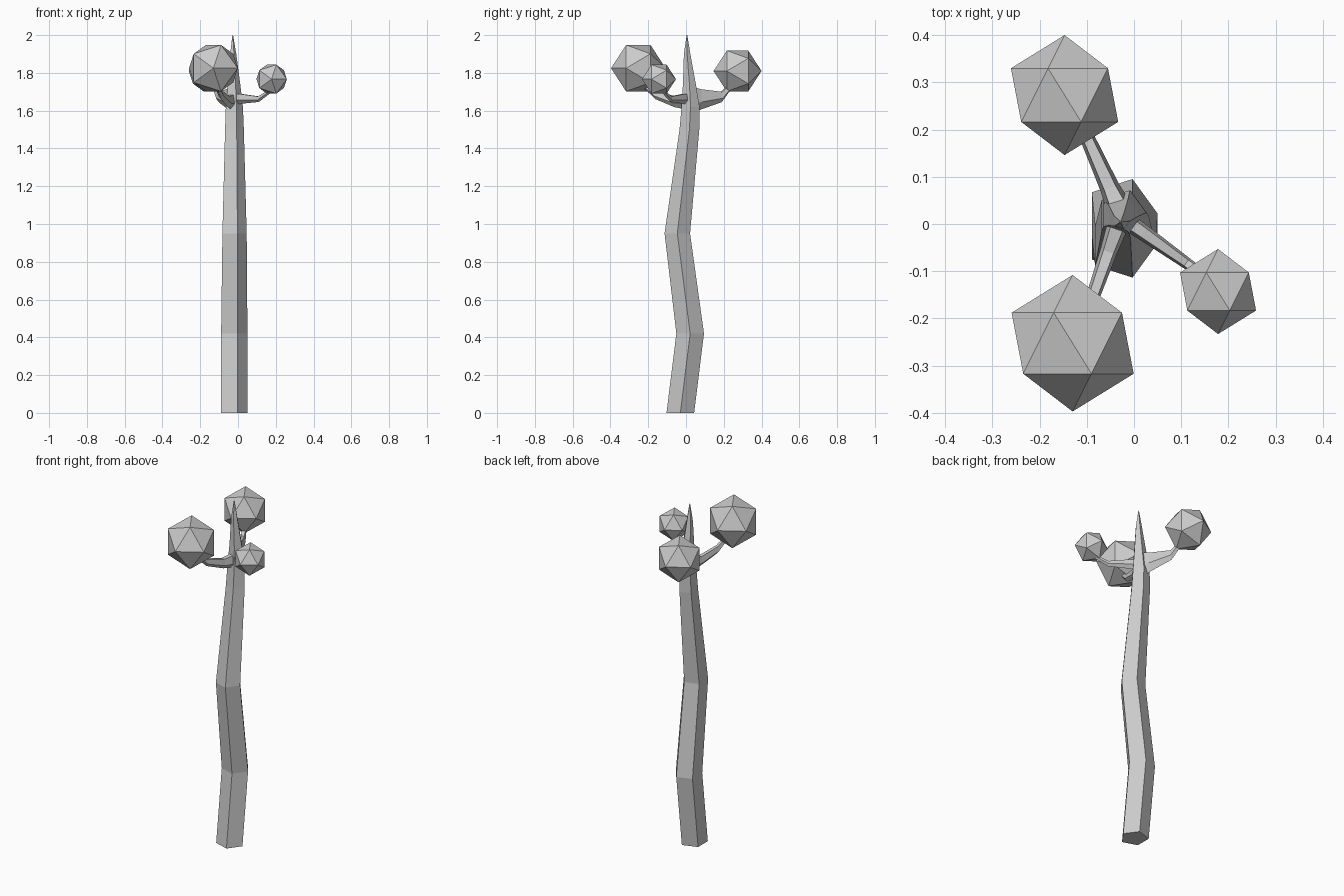
import bpy, bmesh, math
from mathutils import Vector, Matrix

if "Cube" in bpy.data.objects:
    bpy.data.objects.remove(bpy.data.objects["Cube"])


def loft(name, rings, sides=5):
    """Skin rings given as (centre, axis_u, axis_v); the ends are capped."""
    bm = bmesh.new()
    loops = []
    for c, u, v in rings:
        loops.append([bm.verts.new(Vector(c) + u * math.cos(a) + v * math.sin(a))
                      for a in (2 * math.pi * i / sides for i in range(sides))])
    for a, b in zip(loops, loops[1:]):
        for i in range(sides):
            j = (i + 1) % sides
            bm.faces.new((a[i], a[j], b[j], b[i]))
    bm.faces.new(loops[0][::-1])
    bm.faces.new(loops[-1])
    bmesh.ops.recalc_face_normals(bm, faces=bm.faces)
    me = bpy.data.meshes.new(name)
    bm.to_mesh(me)
    bm.free()
    ob = bpy.data.objects.new(name, me)
    bpy.context.collection.objects.link(ob)
    return ob


# Crooked five-sided trunk ending in a spike: (x, y, z, radius)
trunk = [(-0.027, -0.03, 0, 0.077), (-0.027, 0.022, 0.42, 0.077),
         (-0.025, -0.046, 0.95, 0.071), (-0.024, 0.018, 1.50, 0.055),
         (-0.024, 0.024, 1.62, 0.050), (-0.024, 0.018, 1.74, 0.036),
         (-0.027, 0.006, 1.90, 0.018), (-0.028, 0.005, 2.0, 0.002)]
loft("trunk", [((x, y, z), Vector((r, 0, 0)), Vector((0, r, 0)))
               for x, y, z, r in trunk])


def branch(name, start, end, profile):
    """Upswept limb; profile rows are (fraction along, z, half width, half height)."""
    s, e = Vector(start), Vector(end)
    side = Vector((s.y - e.y, e.x - s.x)).normalized()
    rings = []
    for t, z, w, h in profile:
        p = s.lerp(e, t)
        rings.append(((p.x, p.y, z), Vector((0, 0, -h)),
                      Vector((side.x * w, side.y * w, 0))))
    loft(name, rings)


def foliage(name, centre, radius):
    """Icosahedron with its poles along y."""
    bm = bmesh.new()
    bmesh.ops.create_icosphere(bm, subdivisions=1, radius=radius,
                               matrix=Matrix.Rotation(math.pi / 2, 4, 'X'))
    me = bpy.data.meshes.new(name)
    bm.to_mesh(me)
    bm.free()
    ob = bpy.data.objects.new(name, me)
    ob.location = centre
    bpy.context.collection.objects.link(ob)


# Three limbs with their leaf balls
branch("back_branch", (-0.03, 0.03), (-0.125, 0.24),
       [(0, 1.66, 0.03, 0.08), (0.22, 1.665, 0.022, 0.06),
        (0.76, 1.675, 0.016, 0.03), (1, 1.735, 0.012, 0.02)])
foliage("back_leaf_ball", (-0.147, 0.273, 1.81), 0.127)

branch("front_branch", (-0.03, 0.01), (-0.11, -0.22),
       [(0, 1.65, 0.025, 0.045), (0.3, 1.65, 0.019, 0.032),
        (0.75, 1.685, 0.015, 0.024), (1, 1.735, 0.012, 0.018)])
foliage("front_leaf_ball", (-0.13, -0.2525, 1.825), 0.1445)

branch("right_branch", (-0.02, 0.01), (0.178, -0.13),
       [(0, 1.665, 0.02, 0.032), (0.2, 1.665, 0.018, 0.028),
        (0.66, 1.662, 0.013, 0.016), (1, 1.71, 0.01, 0.012)])
foliage("right_leaf_ball", (0.178, -0.143, 1.767), 0.09)
